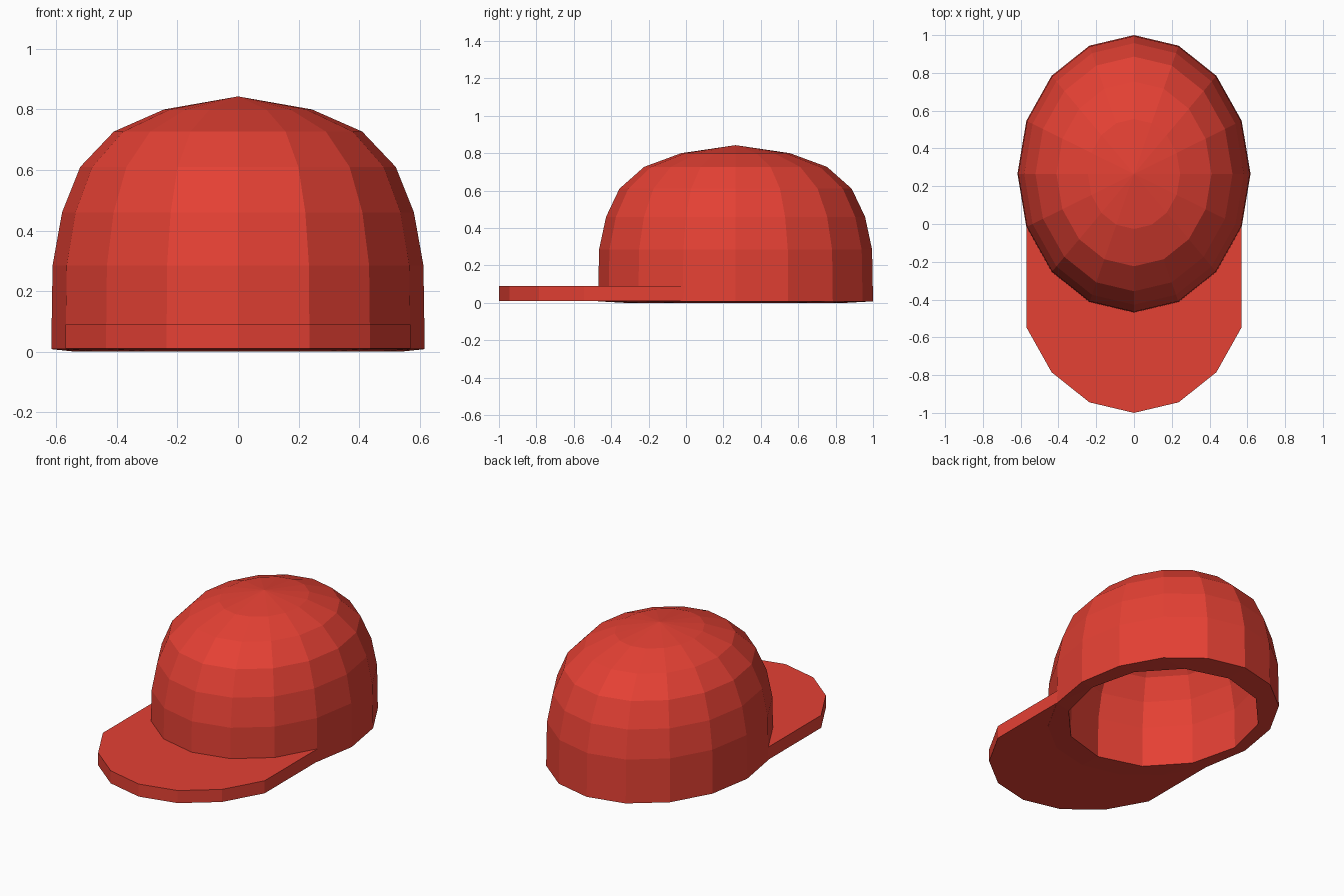
import bpy, bmesh, math

cube = bpy.data.objects.get("Cube")
if cube:
    bpy.data.objects.remove(cube)

# Single cloth colour
RED = (0.78, 0.052, 0.034, 1.0)
red = bpy.data.materials.new("cap red")
red.use_nodes = True
red.diffuse_color = RED
red.node_tree.nodes["Principled BSDF"].inputs["Base Color"].default_value = RED

SIDES, LINING_SIDES = 16, 12
RX, RY, CY = 0.617, 0.735, 0.265
LINING_RX, LINING_RY, LINING_TOP = 0.54, 0.59, 0.75
# Crown profile: height and fraction of the full radius
PROFILE = [(0.008, 1), (0.285, 0.993), (0.46, 0.942),
           (0.61, 0.845), (0.727, 0.665), (0.80, 0.396)]
TOP = 0.843


def oval(i, rx=RX, ry=RY, sides=SIDES):
    a = 2 * math.pi * i / sides
    return rx * math.cos(a), CY + ry * math.sin(a)


def finish(bm, name):
    bmesh.ops.recalc_face_normals(bm, faces=bm.faces)
    mesh = bpy.data.meshes.new(name)
    bm.to_mesh(mesh)
    bm.free()
    mesh.materials.append(red)
    obj = bpy.data.objects.new(name, mesh)
    bpy.context.collection.objects.link(obj)


def dome(bm, rx, ry, heights, top, sides):
    """Faceted dome shell, open at the bottom."""
    rings = []
    for z, (_, f) in zip(heights, PROFILE):
        rings.append([bm.verts.new((*oval(i, rx * f, ry * f, sides), z))
                      for i in range(sides)])
    pole = bm.verts.new((0, CY, top))
    for i in range(sides):
        j = (i + 1) % sides
        for a, b in zip(rings, rings[1:]):
            bm.faces.new((a[i], a[j], b[j], b[i]))
        bm.faces.new((rings[-1][i], rings[-1][j], pole))


# Hollow crown: outer shell, coarser lining and the rim that joins them
bm = bmesh.new()
dome(bm, RX, RY, [z for z, _ in PROFILE], TOP, SIDES)
lining_heights = [0] + [z * LINING_TOP / TOP for z, _ in PROFILE[1:]]
dome(bm, LINING_RX, LINING_RY, lining_heights, LINING_TOP, LINING_SIDES)
open_edges = [e for e in bm.edges if e.is_boundary]
bmesh.ops.triangle_fill(bm, edges=open_edges, use_beauty=True, normal=(0, 0, -1))
finish(bm, "crown")

# Brim: front of the crown outline pushed forward as a flat slab
bm = bmesh.new()
columns = []
for i in range(SIDES // 2 + 1, SIDES):
    x, y = oval(i)
    corners = ((y + 0.02, 0.01), (y - 0.53, 0.01), (y - 0.53, 0.09), (y + 0.02, 0.09))
    columns.append([bm.verts.new((x, cy, cz)) for cy, cz in corners])
for a, b in zip(columns, columns[1:]):
    for k in range(4):
        n = (k + 1) % 4
        bm.faces.new((a[k], a[n], b[n], b[k]))
bm.faces.new(columns[0])
bm.faces.new(columns[-1])
finish(bm, "brim")
